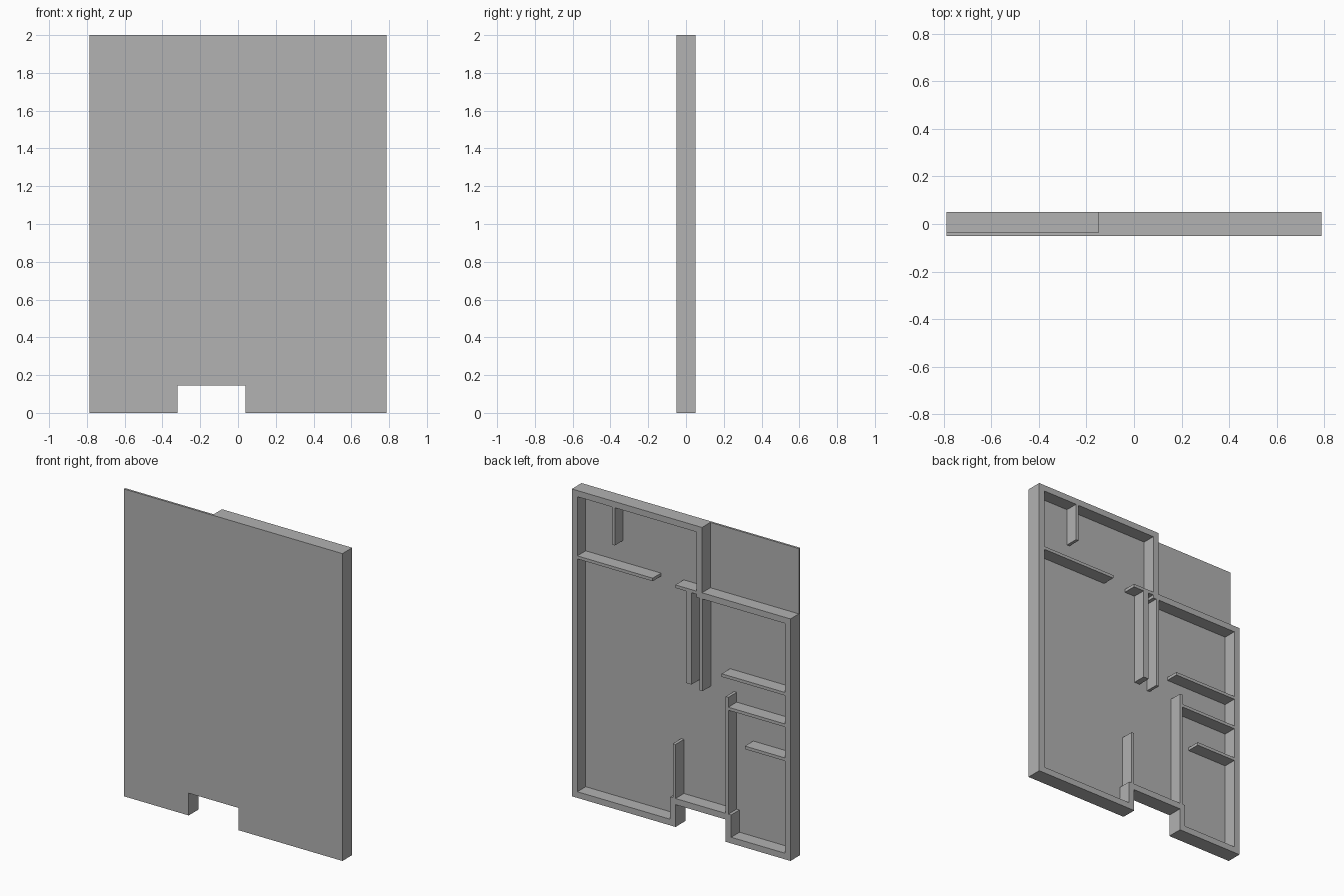
import bpy
import bmesh

cube = bpy.data.objects.get("Cube")
if cube:
    bpy.data.objects.remove(cube, do_unlink=True)

# One plain grey for the whole model
grey = bpy.data.materials.new("plain grey")
grey.use_nodes = True
colour = (0.445, 0.445, 0.445, 1)
grey.diffuse_color = colour
grey.node_tree.nodes["Principled BSDF"].inputs["Base Color"].default_value = colour

FRONT, FLOOR, BACK = -0.05, -0.036, 0.05
W = 0.787       # half width
STEP_X, STEP_Z = -0.15, 1.575
OUTER, INNER = 0.04, 0.02


def finish(name, bm):
    mesh = bpy.data.meshes.new(name)
    bm.to_mesh(mesh)
    bm.free()
    mesh.materials.append(grey)
    obj = bpy.data.objects.new(name, mesh)
    bpy.context.collection.objects.link(obj)
    return obj


def slab(name, outline, y0, y1, rim=0):
    """Flat x-z outline thickened from y0 to y1; a rim leaves only its border."""
    bm = bmesh.new()
    face = bm.faces.new([bm.verts.new((x, (y0 + y1) / 2, z)) for x, z in outline])
    bm.normal_update()
    if rim:
        bmesh.ops.inset_region(bm, faces=[face], thickness=rim,
                               use_boundary=True, use_even_offset=True)
        bmesh.ops.delete(bm, geom=[face], context='FACES')
    obj = finish(name, bm)
    mod = obj.modifiers.new("thickness", 'SOLIDIFY')
    mod.thickness = y1 - y0
    mod.offset = 0
    return obj


def wall(name, x0, x1, z0, z1):
    slab(name, [(x0, z0), (x1, z0), (x1, z1), (x0, z1)], FLOOR, BACK)


# Base plate with the entrance notch in its lower edge
lower = [(-W, 0), (-0.32, 0), (-0.32, 0.145), (0.04, 0.145), (0.04, 0), (W, 0), (W, 2)]
slab("base_plate", lower + [(-W, 2)], FRONT, FLOOR)

# Outer wall, stepping in around the open corner
slab("outer_wall", lower + [(STEP_X, 2), (STEP_X, STEP_Z), (-W, STEP_Z)],
     FLOOR, BACK, OUTER)

# Horizontal partitions: name, x range, top edge
side = -W + OUTER
for name, x0, x1, top in [
    ("upper_left_partition", 0.205, W - OUTER, STEP_Z),
    ("upper_middle_partition", STEP_X + OUTER, 0.042, STEP_Z),
    ("right_high_partition", side, -0.292, 1.086),
    ("right_middle_partition", side, -0.34, 0.881),
    ("right_low_partition", side, -0.459, 0.66),
]:
    wall(name, x0, x1, top - INNER, top)

# Vertical partitions: name, left edge, thickness, z range
for name, x, t, z0, z1 in [
    ("top_stub_partition", 0.497, INNER, 1.715, 2 - OUTER),
    ("closet_partition", -0.034, OUTER, 0.957, STEP_Z - INNER),
    ("centre_partition", -0.133, INNER, 0.935, STEP_Z - OUTER),
    ("entrance_left_partition", 0.06, INNER, 0.185, 0.537),
    ("entrance_right_partition", -0.32, INNER, 0.185, 0.945),
]:
    wall(name, x - t, x, z0, z1)
